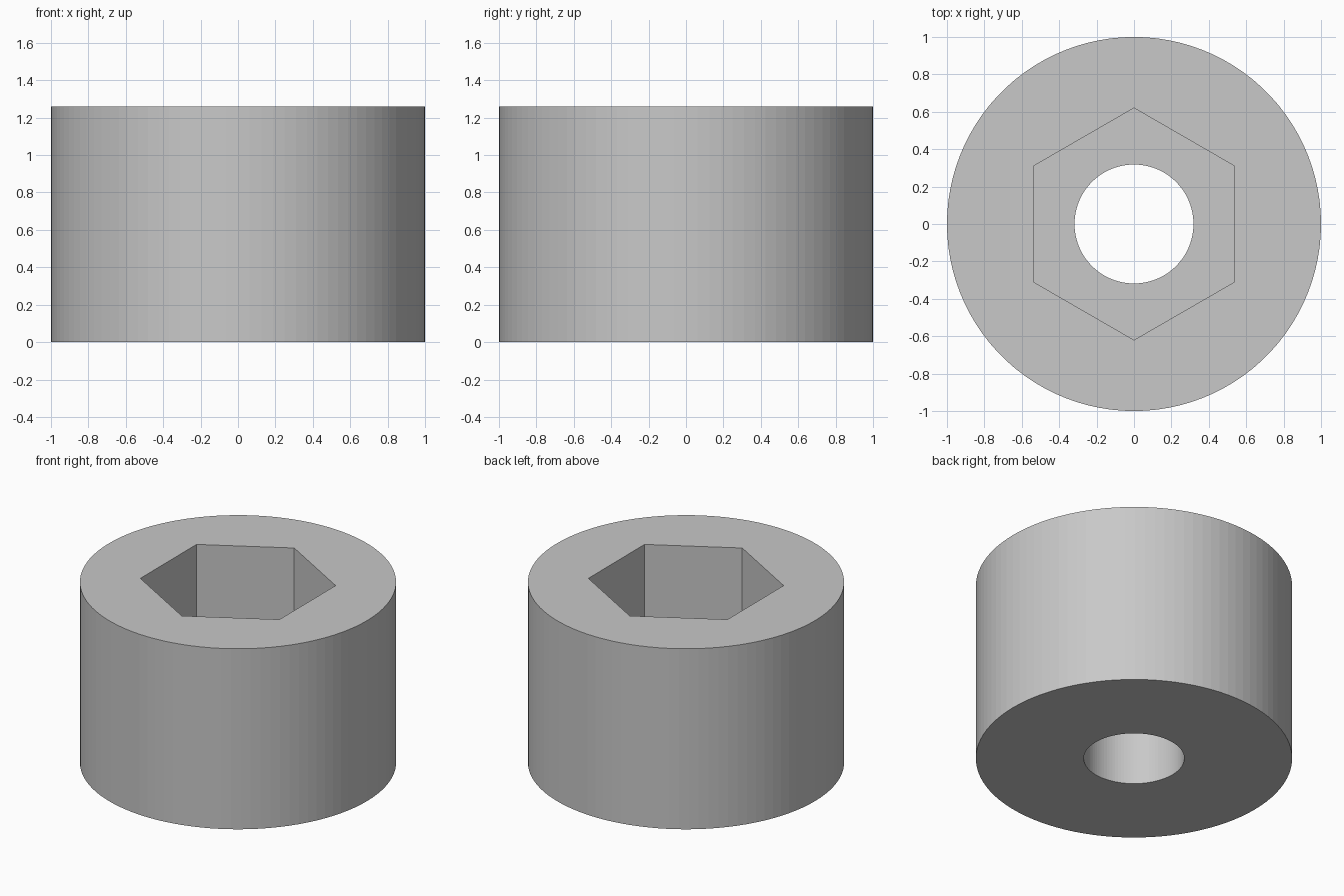
import bpy
import math

cube = bpy.data.objects.get("Cube")
if cube:
    bpy.data.objects.remove(cube, do_unlink=True)

HEIGHT = 1.26
POCKET_FLOOR = 0.63

# Single grey material
grey = bpy.data.materials.new("light_grey")
grey.use_nodes = True
colour = (0.58, 0.58, 0.58, 1)
grey.diffuse_color = colour
grey.node_tree.nodes["Principled BSDF"].inputs["Base Color"].default_value = colour


def prism(name, sides, radius, bottom, top, turn=0):
    """Upright prism on the z axis, spanning bottom to top."""
    bpy.ops.mesh.primitive_cylinder_add(
        vertices=sides, radius=radius, depth=top - bottom,
        location=(0, 0, (bottom + top) / 2), rotation=(0, 0, turn))
    obj = bpy.context.object
    obj.name = name
    obj.data.materials.append(grey)
    return obj


def cut(body, cutter):
    """Subtract the cutter from the body, then discard it."""
    cutter.hide_render = True
    mod = body.modifiers.new("cut", 'BOOLEAN')
    mod.operation = 'DIFFERENCE'
    mod.solver = 'EXACT'
    mod.object = cutter
    bpy.context.view_layer.objects.active = body
    bpy.ops.object.modifier_apply(modifier=mod.name)
    bpy.data.objects.remove(cutter, do_unlink=True)


# Round body
spacer = prism("round_spacer", 100, 1.0, 0, HEIGHT)

# Hexagonal pocket, corners on the y axis
cut(spacer, prism("hex_pocket_cutter", 6, 0.62, POCKET_FLOOR, HEIGHT + 0.2))

# Through bore
cut(spacer, prism("bore_cutter", 100, 0.318, -0.2, HEIGHT + 0.3))
